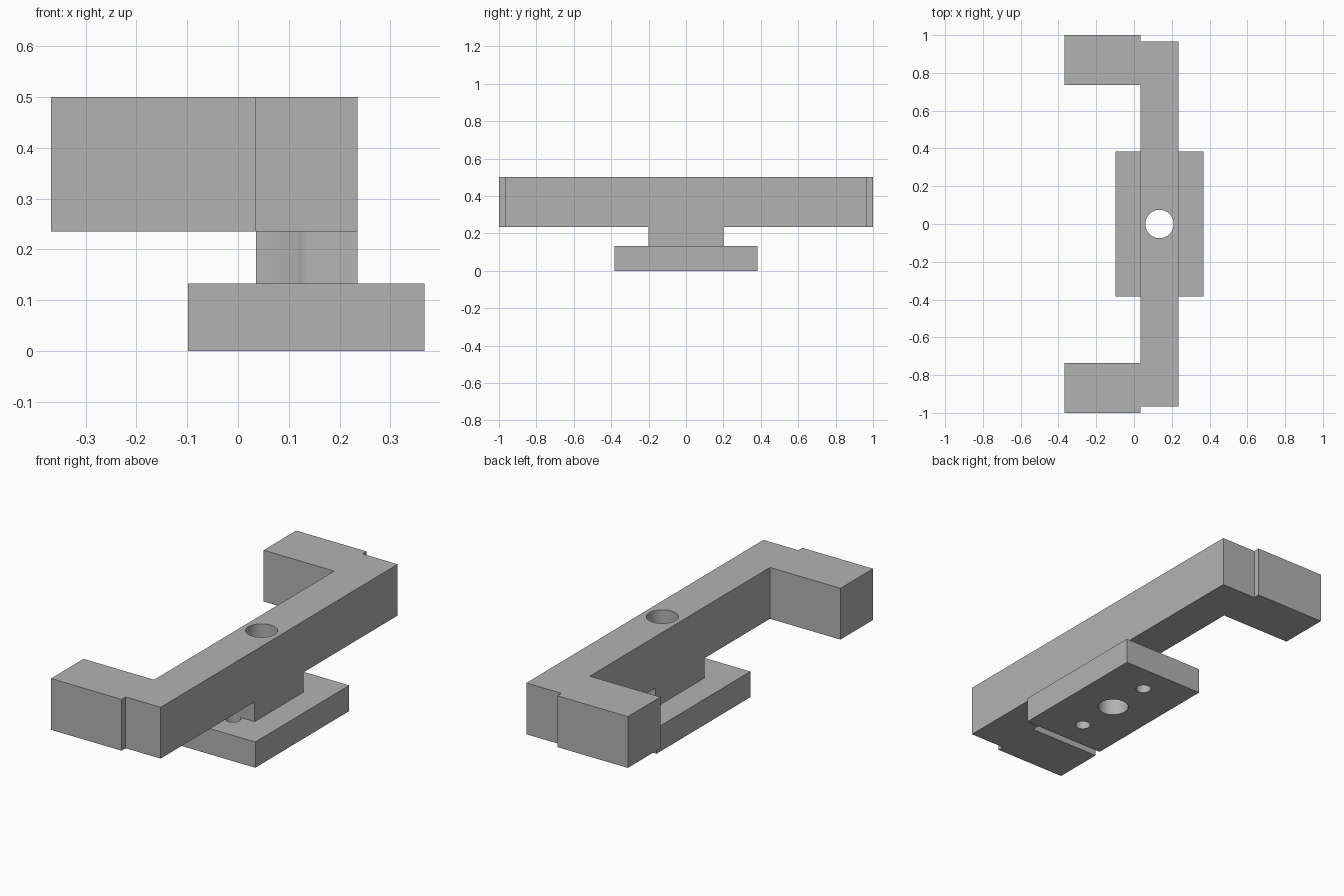
import bpy, bmesh
from math import radians

if "Cube" in bpy.data.objects:
    bpy.data.objects.remove(bpy.data.objects["Cube"])

grey = bpy.data.materials.new("matte grey")
grey.use_nodes = True
colour = (0.45, 0.45, 0.45, 1)
grey.diffuse_color = colour
grey.node_tree.nodes["Principled BSDF"].inputs["Base Color"].default_value = colour


def prism(name, outline, z0, z1):
    """Extrude a closed xy outline from z0 up to z1."""
    bm = bmesh.new()
    face = bm.faces.new([bm.verts.new((x, y, z0)) for x, y in outline])
    top = bmesh.ops.extrude_face_region(bm, geom=[face])["geom"]
    bmesh.ops.translate(bm, vec=(0, 0, z1 - z0),
                        verts=[g for g in top if isinstance(g, bmesh.types.BMVert)])
    bmesh.ops.recalc_face_normals(bm, faces=bm.faces)
    mesh = bpy.data.meshes.new(name)
    bm.to_mesh(mesh)
    bm.free()
    mesh.materials.append(grey)
    obj = bpy.data.objects.new(name, mesh)
    bpy.context.collection.objects.link(obj)
    return obj


def block(name, x0, x1, half_y, z0, z1):
    return prism(name, [(x0, -half_y), (x1, -half_y), (x1, half_y), (x0, half_y)], z0, z1)


def drill(name, y, radius, z0, z1):
    bpy.ops.mesh.primitive_cylinder_add(vertices=48, radius=radius, depth=z1 - z0,
                                        location=(mid, y, (z0 + z1) / 2))
    bpy.context.object.name = name
    bpy.context.object.data.materials.append(grey)
    return bpy.context.object


def combine(body, tool, operation):
    """Apply an exact boolean and discard the tool."""
    mod = body.modifiers.new(tool.name, "BOOLEAN")
    mod.operation, mod.solver, mod.object = operation, "EXACT", tool
    tool.hide_render = True
    bpy.context.view_layer.objects.active = body
    bpy.ops.object.modifier_apply(modifier=mod.name)
    bpy.data.objects.remove(tool)


# Handle frame: straight bar with stepped arms at both ends
inner, outer = 0.035, 0.235
mid = (inner + outer) / 2
half = [(outer, 0.967), (inner, 0.967), (inner, 1), (-0.368, 1), (-0.368, 0.735), (inner, 0.735)]
outline = half + [(x, -y) for x, y in reversed(half)]
bracket = prism("bracket", outline, 0.235, 0.5)

# Neck and base plate joined under the bar
combine(bracket, block("neck", inner, outer, 0.2, 0.07, 0.3), "UNION")
combine(bracket, block("base_plate", -0.099, 0.367, 0.383, 0, 0.133), "UNION")

# Central bore, and screw holes that graze the neck
combine(bracket, drill("centre_bore", 0, 0.075, -0.1, 0.6), "DIFFERENCE")
for side in (-1, 1):
    combine(bracket, drill("screw_hole", side * 0.2335, 0.0367, -0.1, 0.235), "DIFFERENCE")

# Smooth bores, crisp edges
bpy.ops.object.select_all(action="DESELECT")
bracket.select_set(True)
bpy.context.view_layer.objects.active = bracket
bpy.ops.object.shade_smooth_by_angle(angle=radians(30))
